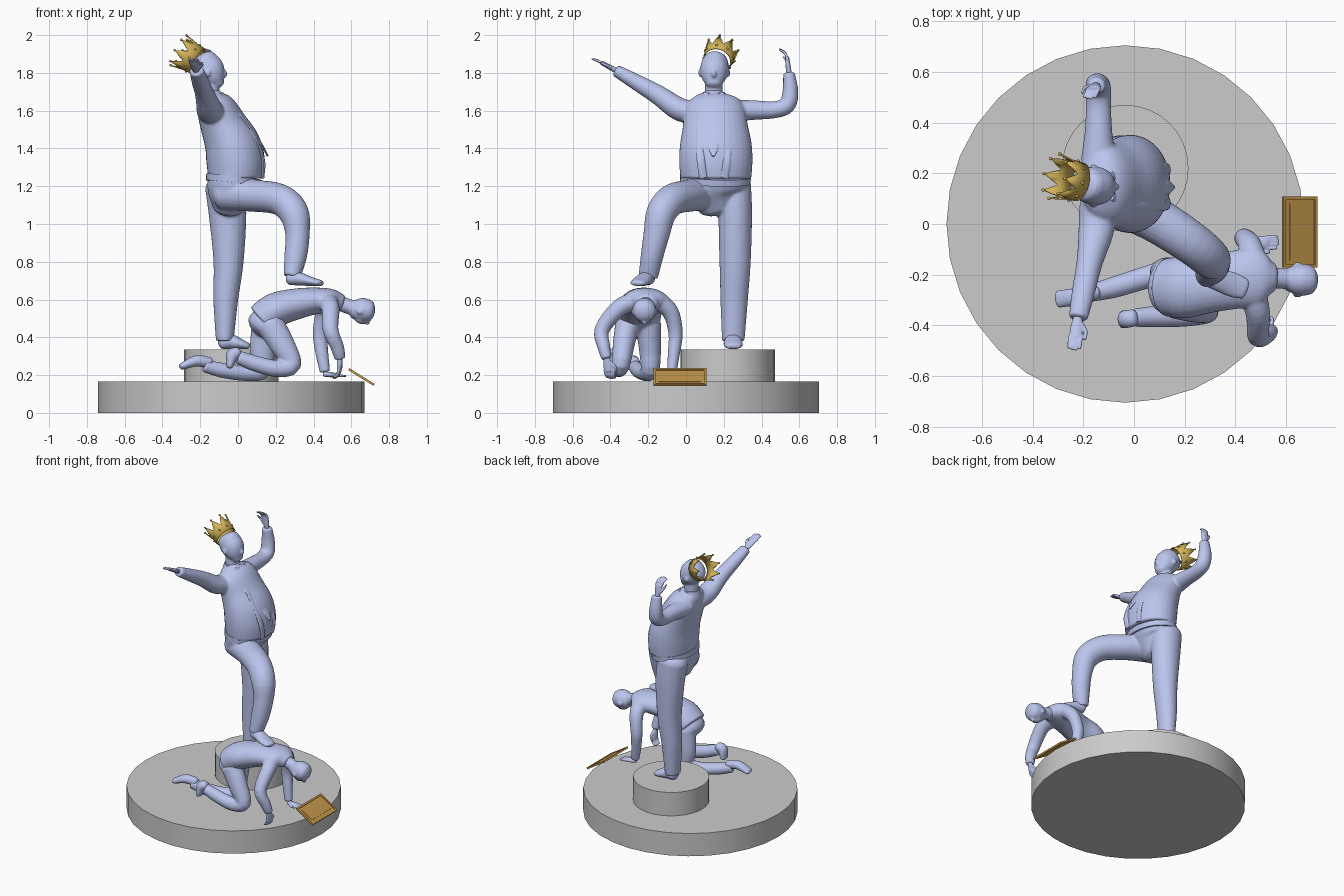
import bpy, bmesh, math
from mathutils import Vector, Matrix

X, Y, Z = Vector((1, 0, 0)), Vector((0, 1, 0)), Vector((0, 0, 1))


def material(name, rgb):
    m = bpy.data.materials.new(name)
    m.diffuse_color = (*rgb, 1)
    return m


CLAY = material("clay", (0.50, 0.56, 0.85))
GOLD = material("gold", (0.65, 0.45, 0.10))
BRONZE = material("bronze", (0.55, 0.31, 0.07))


def finish(name, bm, mat=None, voxel=0, angle=40):
    bmesh.ops.recalc_face_normals(bm, faces=bm.faces)
    me = bpy.data.meshes.new(name)
    bm.to_mesh(me)
    bm.free()
    ob = bpy.data.objects.new(name, me)
    bpy.context.collection.objects.link(ob)
    if mat:
        me.materials.append(mat)
    bpy.ops.object.select_all(action='DESELECT')
    ob.select_set(True)
    bpy.context.view_layer.objects.active = ob
    bpy.ops.object.shade_smooth_by_angle(angle=math.radians(angle))
    if voxel:  # fuse overlapping limbs into one skin
        r = ob.modifiers.new("fuse", 'REMESH')
        r.mode, r.voxel_size, r.use_smooth_shade = 'VOXEL', voxel, True
        s = ob.modifiers.new("soften", 'SMOOTH')
        s.factor, s.iterations = 0.5, 4
    return ob


def loft(bm, pts, ref=Y, cap=(0.6, 0.6), n=20, sub=4):
    """Smooth tube through (x, y, z, width along ref, depth)."""
    p = [Vector(q) for q in pts]
    p = [2 * p[0] - p[1]] + p + [2 * p[-1] - p[-2]]
    path = []
    for i in range(1, len(p) - 2):
        a, b, c, d = p[i - 1:i + 3]
        for k in range(sub):
            t = k / sub
            path.append(0.5 * (2 * b + (c - a) * t + (2 * a - 5 * b + 4 * c - d) * t * t
                               + (3 * b - a - 3 * c + d) * t ** 3))
    path.append(p[-2])
    rings = []
    for i, q in enumerate(path):
        t = (path[min(i + 1, len(path) - 1)] - path[max(i - 1, 0)])
        t = Vector(t[:3]).normalized()
        rings.append((Vector(q[:3]), t, q[3], q[4]))

    def dome(r, s, k):
        return [(r[0] + r[1] * s * k * min(r[2], r[3]) * math.sin(h), r[1],
                 r[2] * math.cos(h), r[3] * math.cos(h)) for h in (0.5, 1.0, 1.4)]
    first, last = rings[0], rings[-1]
    if cap[0]:
        rings = dome(first, -1, cap[0])[::-1] + rings
    if cap[1]:
        rings += dome(last, 1, cap[1])
    loops = []
    for c, t, a, b in rings:
        u = (ref - t * ref.dot(t)).normalized()
        v = t.cross(u)
        loops.append([bm.verts.new(c + u * a * math.cos(2 * math.pi * j / n)
                                   + v * b * math.sin(2 * math.pi * j / n)) for j in range(n)])
    for l0, l1 in zip(loops, loops[1:]):
        for j in range(n):
            bm.faces.new((l0[j], l0[(j + 1) % n], l1[(j + 1) % n], l1[j]))
    bm.faces.new(loops[0][::-1])
    bm.faces.new(loops[-1])


def part(name, *lofts, mat=CLAY, voxel=0.008, angle=40):
    bm = bmesh.new()
    for l in lofts:
        loft(bm, l[0], *l[1:])
    return finish(name, bm, mat, voxel, angle)


def ball(bm, c, r, scale=(1, 1, 1), seg=16):
    m = Matrix.Translation(c) @ Matrix.Diagonal((*scale, 1))
    bmesh.ops.create_uvsphere(bm, u_segments=seg, v_segments=seg // 2, radius=r, matrix=m)


def box(bm, c, size):
    bmesh.ops.create_cube(bm, size=1, matrix=Matrix.Translation(c) @ Matrix.Diagonal((*size, 1)))


def hand(name, wrist, direction, side, curl, length=0.15, thumb=1):
    """Palm, four bent fingers and a thumb."""
    w, d, s, c = Vector(wrist), Vector(direction).normalized(), Vector(side), Vector(curl)
    f = length * 0.45
    palm = [(*w, .018, .015), (*(w + d * f * .6), .026, .014), (*(w + d * f * 1.15), .026, .012)]
    jobs = [(palm, s)]
    for i in range(4):
        a = w + d * f * 1.1 + s * (i - 1.5) * .0145
        k = f * (1.0 - .1 * abs(i - 1.7))
        b = a + (d + c * .35) * k * .55
        jobs.append(([(*a, .008, .008), (*b, .0075, .0075), (*(b + (d * .6 + c) * k * .55), .006, .006)], s))
    a = w + d * f * .4 + s * thumb * .018
    jobs.append(([(*a, .01, .01), (*(a + d * f * .45 + s * thumb * .02), .008, .008),
                  (*(a + d * f * .9 + (s * thumb * .8 + c) * .025), .006, .006)], s))
    part(name, *[(p, r, (.8, .8), 10, 3) for p, r in jobs], voxel=.004)


# Stepped round base
for name, y, r, z0, z1 in (("base", 0, .705, 0, .165), ("step", .22, .25, .165, .335)):
    bm = bmesh.new()
    bmesh.ops.create_cone(bm, cap_ends=True, segments=32, radius1=r, radius2=r, depth=z1 - z0,
                          matrix=Matrix.Translation((-.035, y, (z0 + z1) / 2)))
    finish(name, bm)

# Standing man: jacket with both sleeves
part("jacket",
     ([(-.01, .158, 1.24, .188, .148), (-.012, .158, 1.33, .194, .155), (-.03, .158, 1.42, .19, .148),
       (-.075, .155, 1.52, .172, .125), (-.115, .15, 1.61, .16, .105), (-.14, .147, 1.66, .12, .075),
       (-.15, .147, 1.69, .06, .055)], Y, (0, .3), 32),
     ([(-.14, .08, 1.59, .075, .06), (-.15, -.03, 1.605, .07, .062), (-.175, -.15, 1.685, .052, .052),
       (-.2, -.27, 1.755, .046, .042), (-.22, -.37, 1.812, .038, .032)], X, (.6, .1)),
     ([(-.14, .22, 1.60, .075, .06), (-.14, .36, 1.603, .055, .052), (-.14, .47, 1.605, .05, .045),
       (-.14, .535, 1.63, .05, .045), (-.145, .553, 1.70, .046, .042), (-.148, .545, 1.80, .035, .031)],
      X, (.6, .1)))

# Trousers, belt and shoes
part("trousers",
     ([(-.02, .155, 1.26, .18, .138), (-.04, .15, 1.18, .168, .125), (-.05, .17, 1.10, .11, .09)], Y, (0, .6), 28),
     ([(-.07, .25, 1.2, .095, .105), (-.055, .26, 1.05, .09, .1), (-.05, .26, .8, .083, .08),
       (-.065, .255, .6, .073, .066), (-.07, .25, .38, .06, .047)], Y, (.6, 0)),
     ([(-.07, .09, 1.16, .095, .09), (.08, .02, 1.15, .09, .085), (.22, -.07, 1.13, .085, .083),
       (.295, -.13, 1.06, .08, .08), (.315, -.155, .95, .07, .065), (.305, -.18, .83, .06, .06),
       (.285, -.2, .72, .052, .045)], Y, (.6, 0)))
part("belt", ([(-.022, .156, 1.25, .188, .147), (-.026, .155, 1.215, .186, .144)], Y, (0, 0), 32, 1), voxel=0)
part("standing_shoe", ([(-.085, .25, .37, .042, .034), (-.04, .25, .378, .047, .04),
                        (.02, .25, .362, .052, .026), (.055, .25, .353, .042, .017)],))
part("raised_shoe", ([(.275, -.2, .71, .04, .034), (.32, -.215, .71, .044, .036),
                      (.39, -.24, .695, .05, .024), (.44, -.258, .687, .042, .016)],))

# Tie, open jacket edges and collar
part("tie", ([(-.085, .147, 1.685, .024, .012), (-.055, .147, 1.655, .015, .009), (.04, .147, 1.55, .022, .006),
              (.125, .145, 1.42, .03, .006), (.157, .145, 1.36, .008, .005)], Y, (.3, .3), 12), voxel=0)
for side, name in ((-1, "right_lapel"), (1, "left_lapel")):
    edge = [(-.085, .035, 1.69), (-.03, .06, 1.62), (.045, .07, 1.53), (.105, .072, 1.42), (.135, .068, 1.33),
            (.13, .055, 1.245)]
    part(name, ([(x, .147 + side * y, z, .022, .009) for x, y, z in edge], Y, (.3, .3), 12), voxel=0)
part("collar", ([(-.145, .147, 1.665, .066, .064), (-.145, .147, 1.70, .056, .056)], Y, (0, 0), 24), voxel=0)

# Head tipped back, with nose and ears
bm = bmesh.new()
loft(bm, [(-.145, .147, 1.66, .048, .048), (-.148, .147, 1.76, .046, .048)])
loft(bm, [(-.105, .146, 1.742, .042, .036), (-.125, .147, 1.775, .065, .062), (-.15, .15, 1.815, .076, .08),
          (-.185, .155, 1.855, .07, .078)])
ball(bm, (-.072, .147, 1.795), .016, (1, .8, 1.3))
for s in (-1, 1):
    ball(bm, (-.16, .15 + s * .075, 1.80), .02, (.8, .5, 1.1))
finish("head", bm, CLAY, .006)

# Hands of the standing man
hand("open_hand", (-.222, -.37, 1.812), (-.1, -.86, .47), (1, 0, 0), (0, 0, -.15), .165)
hand("curled_hand", (-.15, .545, 1.80), (-.1, -.12, 1), (1, 0, 0), (-.3, -.7, -.1), .15, -1)

# Crown: flared ring of points with beads and studs
crown_at = Matrix.Translation((-.213, .165, 1.863)) @ Vector((-.105, .025, .058)).to_track_quat('Z', 'Y').to_matrix().to_4x4()
bm, N = bmesh.new(), 32
rows = []
for k in range(3):
    row = []
    for j in range(N):
        peak = abs((j % 4) - 2) / 2
        r, h = ((.074, 0), (.077, .05), (.078 + .012 * peak, .055 + .06 * peak))[k]
        a = 2 * math.pi * j / N
        row.append(bm.verts.new((r * math.cos(a), r * math.sin(a), h)))
    rows.append(row)
for r0, r1 in zip(rows, rows[1:]):
    for j in range(N):
        bm.faces.new((r0[j], r0[(j + 1) % N], r1[(j + 1) % N], r1[j]))
bm.transform(crown_at)
ob = finish("crown", bm, GOLD)
sol = ob.modifiers.new("thickness", 'SOLIDIFY')
sol.thickness, sol.offset = .006, 0
bm = bmesh.new()
for j in range(8):
    a = 2 * math.pi * j / 8
    u = Vector((math.cos(a), math.sin(a), 0))
    ball(bm, u * .09 + Z * .118, .007, seg=10)
    ball(bm, u * .079 + Z * .03, .007, seg=10)
bm.transform(crown_at)
finish("crown_beads", bm, GOLD)

# Kneeling figure: shirt with both sleeves
part("kneeler_shirt",
     ([(.13, -.25, .49, .115, .095), (.2, -.25, .545, .122, .092), (.3, -.24, .575, .11, .083),
       (.4, -.22, .592, .115, .072), (.49, -.21, .595, .115, .062), (.54, -.21, .585, .065, .048)], Y, (.1, .6), 28),
     ([(.47, -.28, .59, .055, .05), (.49, -.36, .55, .048, .046), (.49, -.445, .44, .042, .04),
       (.525, -.435, .35, .036, .034), (.54, -.42, .29, .03, .028)], X, (.6, .2)),
     ([(.47, -.14, .59, .055, .05), (.455, -.08, .53, .046, .044), (.435, -.055, .42, .04, .038),
       (.445, -.065, .31, .034, .032), (.46, -.075, .22, .028, .026)], X, (.6, .2)), voxel=.007)

# Kneeling figure: trousers and shoes
part("kneeler_trousers",
     ([(.12, -.25, .46, .105, .08), (.19, -.25, .53, .118, .086)], Y, (.6, .3)),
     ([(.15, -.2, .47, .068, .078), (.13, -.19, .33, .058, .068), (.125, -.19, .23, .05, .052),
       (.05, -.21, .21, .045, .042), (-.08, -.25, .225, .042, .04), (-.18, -.275, .25, .034, .034)], Y, (.6, 0)),
     ([(.17, -.31, .47, .065, .075), (.235, -.33, .36, .058, .066), (.285, -.345, .255, .048, .05),
       (.2, -.36, .235, .045, .045), (.08, -.365, .265, .042, .042), (0, -.37, .295, .036, .036)], Y, (.6, 0)),
     voxel=.007)
part("kneeler_far_shoe", ([(-.15, -.27, .265, .028, .03), (-.22, -.285, .275, .034, .03),
                           (-.3, -.297, .245, .035, .018)],), voxel=.006)
part("kneeler_near_shoe", ([(.0, -.37, .32, .034, .028), (-.03, -.375, .305, .036, .034),
                            (-.045, -.377, .245, .036, .018)],), voxel=.006)

# Kneeling figure: bowed head
bm = bmesh.new()
loft(bm, [(.51, -.21, .59, .042, .04), (.61, -.217, .555, .04, .04)])
loft(bm, [(.615, -.218, .545, .05, .05), (.655, -.22, .545, .063, .064), (.69, -.22, .54, .06, .06)])
loft(bm, [(.665, -.22, .53, .05, .055), (.645, -.22, .495, .035, .035)])
ball(bm, (.685, -.22, .478), .013)
for s in (-1, 1):
    ball(bm, (.645, -.22 + s * .062, .535), .016, (1, .5, 1))
finish("kneeler_head", bm, CLAY, .006)
hand("kneeler_near_hand", (.54, -.42, .285), (-.05, .2, -1), (.2, .98, 0), (-.7, .1, 0), .12, 1)
hand("kneeler_far_hand", (.46, -.075, .205), (1, .02, -.1), (0, 1, 0), (0, 0, 0), .125, -1)

# Tilted blank plaque with a raised frame
bm = bmesh.new()
box(bm, (0, 0, 0), (.158, .28, .006))
for s in (-1, 1):
    box(bm, (s * .073, 0, .004), (.012, .28, .01))
    box(bm, (0, s * .134, .004), (.158, .012, .01))
box(bm, (0, 0, .003), (.095, .225, .006))
bm.transform(Matrix.Translation((.652, -.032, .187)) @ Matrix.Rotation(math.radians(32), 4, 'Y'))
finish("plaque", bm, BRONZE)
